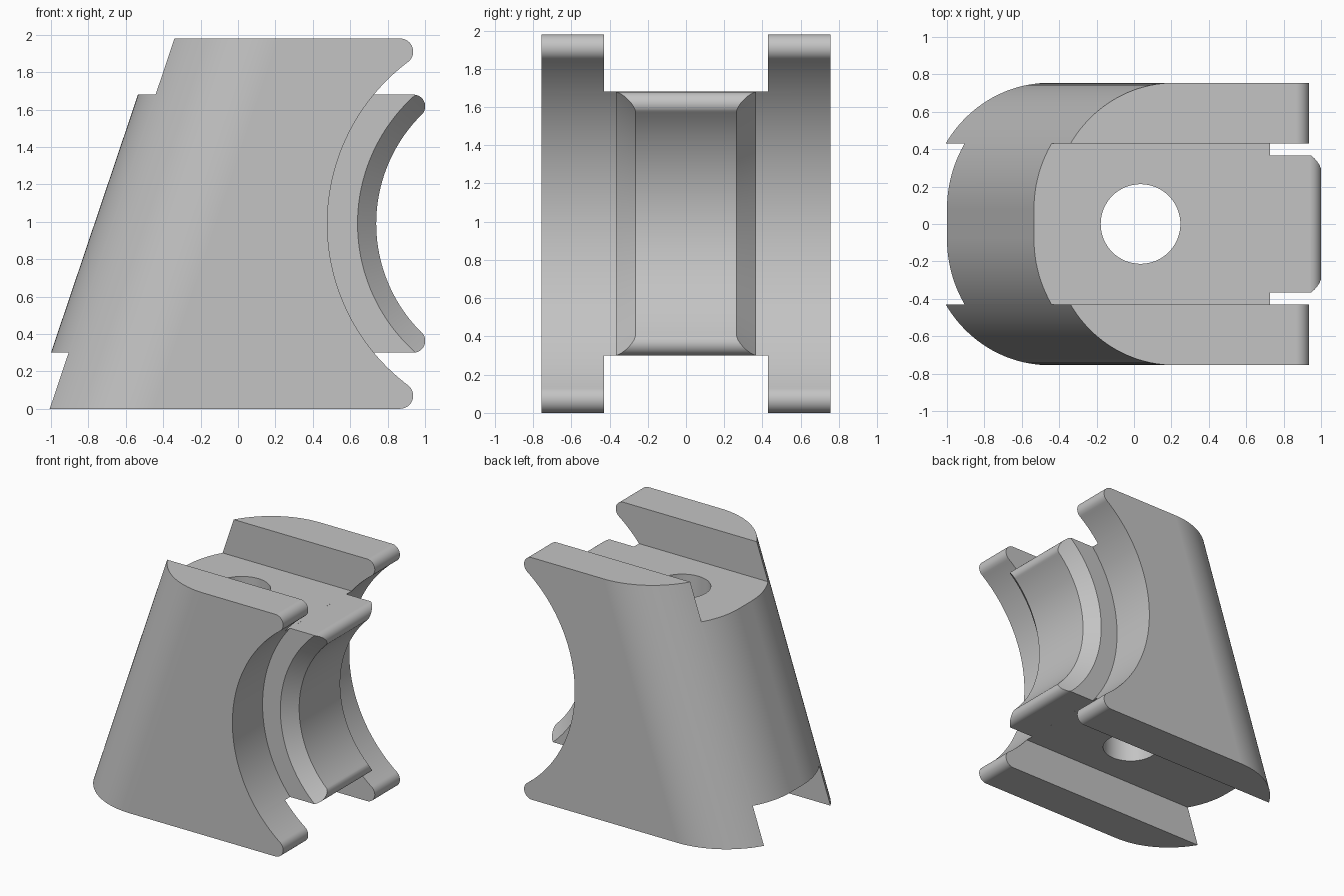
import bpy, bmesh
from math import pi, sin, cos, atan2, sqrt, radians

cube = bpy.data.objects.get("Cube")
if cube:
    bpy.data.objects.remove(cube, do_unlink=True)

CX, CZ = 1.56, 0.99          # axis of the round saddle, running along y
SLOPE = 0.337                # lean of the rounded back


def prism(name, points, place, start, end):
    """Extrude a closed 2D profile; place(p, t) gives the 3D position."""
    bm = bmesh.new()
    rings = [[bm.verts.new(place(p, t)) for p in points] for t in (start, end)]
    n = len(points)
    for ring in rings:
        bm.faces.new(ring)
    for i in range(n):
        j = (i + 1) % n
        bm.faces.new((rings[0][i], rings[0][j], rings[1][j], rings[1][i]))
    return finish(name, bm)


def finish(name, bm):
    bmesh.ops.recalc_face_normals(bm, faces=bm.faces)
    mesh = bpy.data.meshes.new(name)
    bm.to_mesh(mesh)
    bm.free()
    ob = bpy.data.objects.new(name, mesh)
    bpy.context.collection.objects.link(ob)
    return ob


def boolean(target, tool, operation):
    """Apply a boolean and discard the tool."""
    mod = target.modifiers.new("cut", 'BOOLEAN')
    mod.operation, mod.solver, mod.object = operation, 'EXACT', tool
    bpy.context.view_layer.objects.active = target
    bpy.ops.object.modifier_apply(modifier=mod.name)
    bpy.data.objects.remove(tool, do_unlink=True)


def saddle_profile(left, top, radius, tip, arc=True):
    """Side outline with rounded tips and, optionally, the concave arc."""
    z = top - tip
    x = CX - sqrt((radius + tip) ** 2 - (z - CZ) ** 2)
    stop = atan2(CZ - z, CX - x)
    half = [(left, top)]
    for i in range(17):
        a = pi / 2 + (stop - pi / 2) * i / 16
        half.append((x + tip * cos(a), z + tip * sin(a)))
    if arc:
        phi = atan2(z - CZ, x - CX)
        for i in range(1, 40):
            a = phi + (pi - phi) * i / 40
            half.append((CX + radius * cos(a), CZ + radius * sin(a)))
    return half + [(px, 2 * CZ - pz) for px, pz in reversed(half)]


def along_y(p, t):
    return (p[0], t, p[1])


def circle(x, y, r, n):
    return [(x + r * cos(2 * pi * i / n), y + r * sin(2 * pi * i / n)) for i in range(n)]


# Main block with the wide saddle arc
body = prism("saddle_block", saddle_profile(-1.3, 1.98, 1.082, 0.07), along_y, -0.85, 0.85)

# Slots along the top and bottom
for low, high in ((1.68, 2.3), (-0.3, 0.3)):
    box = [(-2, low), (2, low), (2, high), (-2, high)]
    boolean(body, prism("slot_cutter", box, along_y, -0.43, 0.43), 'DIFFERENCE')

# Leaning rounded back
quarter = []
for i in range(33):
    t = pi / 2 * i / 32
    quarter.append((-1.101 + 0.65 * (1 - cos(t)), 0.08 + 0.675 * sin(t)))
quarter.append((1.9, 0.755))
plan = quarter + [(x, -y) for x, y in reversed(quarter)]
boolean(body, prism("back_shape", plan, lambda p, t: (p[0] + SLOPE * t, p[1], t), -0.1, 2.1),
        'INTERSECT')

# Narrow tongue with flared saddle groove
tongue = prism("tongue", saddle_profile(0.38, 1.6797, 0.82, 0.063, False), along_y, -0.365, 0.365)
bm = bmesh.new()
rings = []
for y, r in ((-0.405, 0.96), (-0.265, 0.82), (0.265, 0.82), (0.405, 0.96)):
    rings.append([bm.verts.new((x, y, z)) for x, z in circle(CX, CZ, r + 0.001, 160)])
bm.faces.new(rings[0])
bm.faces.new(rings[-1])
for a, b in zip(rings, rings[1:]):
    for i in range(160):
        j = (i + 1) % 160
        bm.faces.new((a[i], a[j], b[j], b[i]))
boolean(tongue, finish("groove_cutter", bm), 'DIFFERENCE')
boolean(body, tongue, 'UNION')

# Vertical bolt hole
boolean(body, prism("hole_cutter", circle(0.035, 0, 0.213, 64),
                    lambda p, t: (p[0], p[1], t), -0.2, 2.2), 'DIFFERENCE')

# Colour and shading
grey = bpy.data.materials.new("light_grey")
grey.use_nodes = True
colour = (0.55, 0.55, 0.55, 1)
grey.diffuse_color = colour
grey.node_tree.nodes["Principled BSDF"].inputs["Base Color"].default_value = colour
body.data.materials.clear()
body.data.materials.append(grey)
for face in body.data.polygons:
    face.material_index = 0

bpy.ops.object.select_all(action='DESELECT')
body.select_set(True)
bpy.context.view_layer.objects.active = body
bpy.ops.object.shade_smooth_by_angle(angle=radians(25))
weighted = body.modifiers.new("weighted_normals", 'WEIGHTED_NORMAL')
weighted.keep_sharp = True
